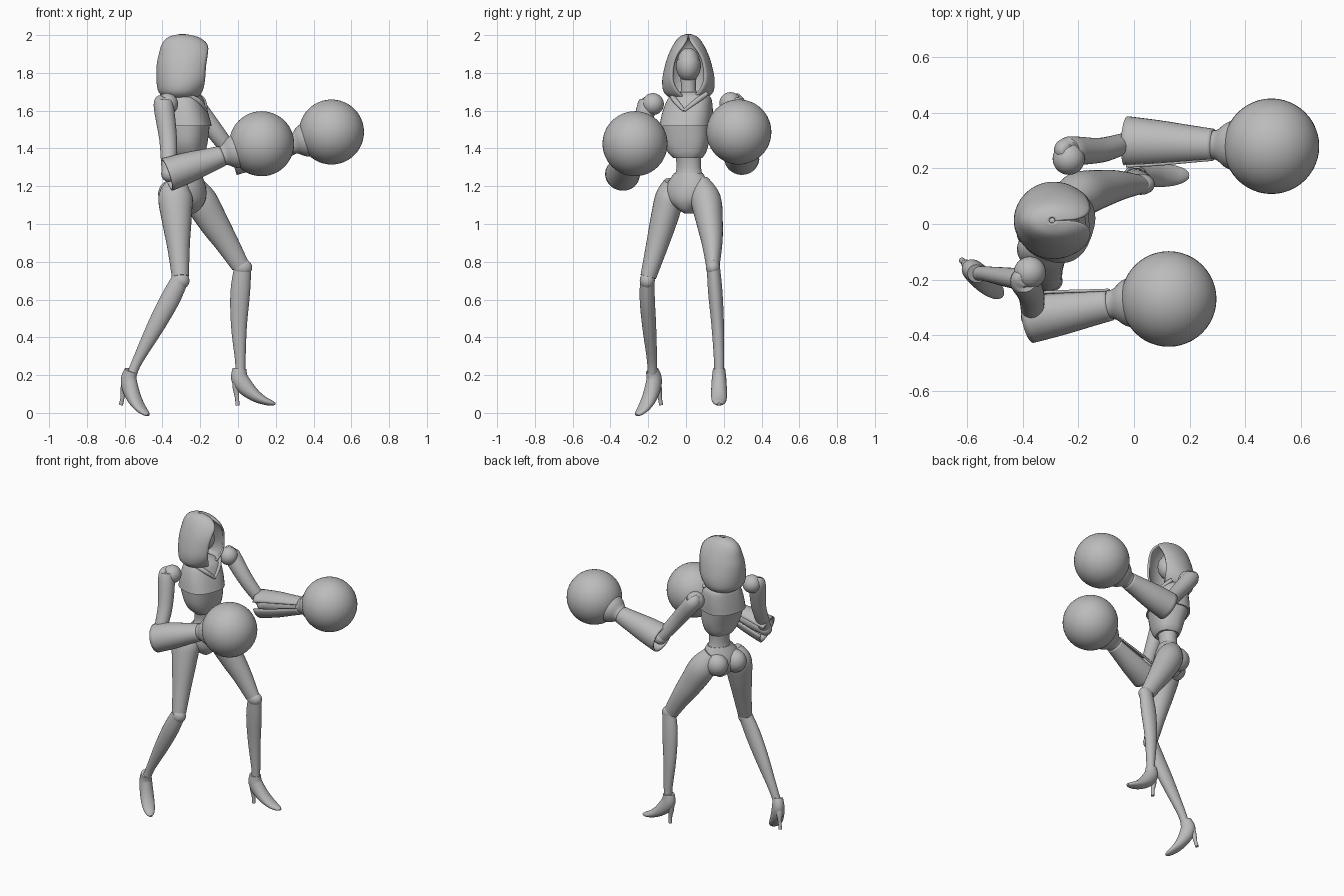
import bpy, bmesh
from math import cos, sin, pi, radians
from mathutils import Vector, Matrix

if "Cube" in bpy.data.objects:
    bpy.data.objects.remove(bpy.data.objects["Cube"])

grey = bpy.data.materials.new("plain_grey")
grey.use_nodes = True
colour = (0.5, 0.5, 0.5, 1)
grey.diffuse_color = colour
grey.node_tree.nodes["Principled BSDF"].inputs["Base Color"].default_value = colour


def finish(name, bm, angle=40, shell=0):
    bmesh.ops.recalc_face_normals(bm, faces=bm.faces)
    mesh = bpy.data.meshes.new(name)
    bm.to_mesh(mesh)
    bm.free()
    mesh.materials.append(grey)
    ob = bpy.data.objects.new(name, mesh)
    bpy.context.collection.objects.link(ob)
    bpy.ops.object.select_all(action='DESELECT')
    ob.select_set(True)
    bpy.context.view_layer.objects.active = ob
    bpy.ops.object.shade_smooth_by_angle(angle=radians(angle))
    if shell:
        mod = ob.modifiers.new("thickness", 'SOLIDIFY')
        mod.thickness = shell
        mod.offset = 0
    return ob


def spline(rows, steps=4):
    # Catmull-Rom through rows of plain numbers
    out = []
    for i in range(len(rows) - 1):
        p = [rows[max(0, min(len(rows) - 1, i + k))] for k in (-1, 0, 1, 2)]
        for s in range(steps):
            t = s / steps
            out.append([0.5 * (2 * b + (c - a) * t + (2 * a - 5 * b + 4 * c - d) * t * t
                               + (3 * b - a - 3 * c + d) * t ** 3) for a, b, c, d in zip(*p)])
    return out + [list(rows[-1])]


def skin(name, rings, power=1, n=28, shell=0):
    # rings: centre, two axes, two radii and a half-gap in degrees
    bm = bmesh.new()
    loops = []
    is_open = any(r[5] > 0 for r in rings)
    for c, u, v, a, b, gap in rings:
        g = radians(max(gap, 0))
        loop = []
        for i in range(n):
            t = g + (2 * pi - 2 * g) * i / ((n - 1) if is_open else n)
            x, y = cos(t), sin(t)
            x, y = [abs(w) ** power * (1 if w > 0 else -1) for w in (x, y)]
            loop.append(bm.verts.new(c + u * a * x + v * b * y))
        loops.append(loop)
    for p, q in zip(loops, loops[1:]):
        for i in range(n - 1 if is_open else n):
            j = (i + 1) % n
            bm.faces.new((p[i], p[j], q[j], q[i]))
    if not shell:
        bm.faces.new(loops[0])
        bm.faces.new(loops[-1])
    return finish(name, bm, shell=shell)


def limb(name, rows, side=(0, 1, 0), gap=0, shell=0, steps=4):
    # rows: x, y, z, radius along side, radius across
    rows = spline(rows, steps)
    pts = [Vector(r[:3]) for r in rows]
    rings = []
    for i, r in enumerate(rows):
        t = (pts[min(i + 1, len(pts) - 1)] - pts[max(i - 1, 0)]).normalized()
        u = Vector(side)
        u = (u - t * u.dot(t)).normalized()
        rings.append((pts[i], u, t.cross(u), max(r[3], .002), max(r[4], .002), gap))
    return skin(name, rings, shell=shell)


def stack(name, rows, yaw=0, power=1, shell=0, n=32):
    # rows: z, x, y, half depth, half width, half-gap
    u = Vector((cos(radians(yaw)), sin(radians(yaw)), 0))
    v = Vector((-u.y, u.x, 0))
    rings = [(Vector((r[1], r[2], r[0])), u, v, max(r[3], .003), max(r[4], .003), r[5])
             for r in spline(rows)]
    return skin(name, rings, power, n, shell)


def ball(name, centre, size, keep_below=None, seg=32):
    bm = bmesh.new()
    bmesh.ops.create_uvsphere(bm, u_segments=seg, v_segments=seg // 2, radius=1)
    if keep_below is not None:
        bmesh.ops.bisect_plane(bm, geom=bm.verts[:] + bm.edges[:] + bm.faces[:],
                               plane_co=(0, 0, keep_below), plane_no=(-.3, 0, 1), clear_outer=True)
    size = size if isinstance(size, tuple) else (size,) * 3
    bmesh.ops.transform(bm, verts=bm.verts, matrix=Matrix.Translation(centre) @ Matrix.Diagonal((*size, 1)))
    return finish(name, bm)


# Hood, face, mask and neck
stack("hood", [(1.67, -.30, .013, .08, .09, 14), (1.70, -.30, .013, .115, .125, 25),
               (1.76, -.288, .013, .138, .133, 38), (1.84, -.28, .013, .145, .118, 42),
               (1.90, -.275, .013, .138, .098, 36), (1.95, -.28, .013, .118, .073, 18),
               (1.985, -.29, .013, .075, .045, 3), (2.0, -.295, .013, .01, .01, 1)], shell=.012, n=40)
ball("face", (-.28, .013, 1.845), (.075, .062, .088))
ball("face_mask", (-.277, .013, 1.838), (.08, .066, .085), .25)
limb("neck", [(-.29, .015, 1.64, .05, .05), (-.285, .013, 1.72, .04, .04), (-.285, .013, 1.82, .045, .045)])

# Torso
stack("upper_chest", [(1.70, -.29, .02, .06, .065, 0), (1.67, -.285, .02, .09, .11, 0),
                      (1.60, -.28, .01, .112, .13, 0), (1.52, -.275, .0, .13, .137, 0)], -19, .8)
stack("ribs", [(1.53, -.275, .0, .12, .13, 0), (1.44, -.265, .0, .098, .122, 0),
               (1.38, -.262, .005, .083, .10, 0), (1.35, -.26, .01, .068, .075, 0)], -19, .8)
stack("waist", [(1.40, -.26, .01, .065, .075, 0), (1.30, -.262, .015, .055, .066, 0),
                (1.23, -.262, .012, .068, .088, 0)], -22)
stack("pelvis", [(1.27, -.262, .013, .062, .08, 0), (1.20, -.268, .01, .088, .122, 0),
                 (1.13, -.268, .01, .092, .11, 0), (1.08, -.262, .013, .065, .055, 0),
                 (1.055, -.26, .015, .03, .02, 0)], -30)
for word, s in (("left", 1), ("right", -1)):
    limb(word + "_lapel", [(-.25 + .035 * s, .015 + s * .095, 1.69, .012, .012),
                           (-.195 + .012 * s, s * .055, 1.65, .014, .014),
                           (-.168, -.01, 1.60, .008, .008)])
    ball(word + "_buttock", (-.315 + .03 * s, .025 + s * .055, 1.16), (.078, .068, .075))

# Arms: shoulder, elbow, wrist, fist centre and the inner side of each
arms = {"right": ((-.375, -.175, 1.635), (-.365, -.335, 1.265), (-.085, -.29, 1.36),
                  (.125, -.27, 1.425), (0, 1, .3)),
        "left": ((-.235, .235, 1.64), (-.015, .295, 1.35), (.285, .285, 1.42),
                 (.495, .28, 1.487), (0, -1, .2))}
for word, (sh, el, wr, fist, inner) in arms.items():
    sh, el, wr, fist = map(Vector, (sh, el, wr, fist))
    out = Vector((-.02, -.03, 0)) if word == "right" else Vector((0, .03, 0))
    ball(word + "_shoulder", sh, .058)
    limb(word + "_upper_arm", [(*(sh + out + Vector((0, 0, .04))), .02, .025),
                               (*(sh + out), .05, .052), (*sh.lerp(el, .5), .045, .047),
                               (*sh.lerp(el, .9), .038, .04), (*el, .035, .035)])
    ball(word + "_elbow", el, .042)
    limb(word + "_forearm", [(*el, .04, .04), (*el.lerp(wr, .5), .045, .045), (*wr, .035, .035)], inner)
    start = el - (wr - el) * .04
    limb(word + "_gauntlet", [(*start, .088, .085), (*el.lerp(wr, .35), .077, .077),
                              (*el.lerp(wr, .75), .062, .06), (*wr, .053, .05)], inner, 14, .01)
    limb(word + "_cuff", [(*wr.lerp(fist, -.08), .05, .05), (*wr.lerp(fist, .08), .056, .056),
                          (*wr.lerp(fist, .25), .083, .083), (*wr.lerp(fist, .5), .1, .1)], inner)
    ball(word + "_fist_ball", fist, .172, seg=48)

# Legs
limb("right_thigh", [(-.31, -.07, 1.225, .045, .05), (-.33, -.085, 1.15, .075, .09),
                     (-.325, -.115, 1.03, .072, .08), (-.315, -.155, .88, .058, .06),
                     (-.305, -.2, .72, .042, .045)])
limb("left_thigh", [(-.25, .075, 1.22, .05, .055), (-.20, .105, 1.13, .08, .085),
                    (-.13, .125, 1.01, .07, .078), (-.06, .138, .9, .055, .063),
                    (.012, .142, .78, .036, .048)])
limb("right_shin", [(-.305, -.205, .71, .038, .045), (-.36, -.205, .60, .04, .052),
                    (-.435, -.195, .46, .037, .046), (-.53, -.18, .28, .027, .028),
                    (-.56, -.178, .21, .026, .026)])
limb("left_shin", [(.025, .145, .77, .035, .045), (.012, .155, .64, .038, .052),
                   (.005, .168, .46, .033, .042), (.012, .175, .28, .027, .028),
                   (.012, .175, .21, .026, .026)])
ball("right_knee", (-.303, -.205, .70), (.046, .04, .045))
ball("left_knee", (.025, .143, .77), (.05, .038, .045))


# High-heeled shoes
def shoe(word, ankle, yaw, pitch):
    turn = Matrix.Rotation(radians(yaw), 3, 'Z') @ Matrix.Rotation(radians(pitch), 3, 'Y')

    def place(rows):
        return [(*(Vector(ankle) + turn @ Vector((f, 0, u))), w, t) for f, u, w, t in rows]

    side = turn @ Vector((0, 1, 0))
    limb(word + "_shoe", place([(0, .005, .032, .036), (.0, -.045, .038, .045), (.03, -.092, .041, .044),
                                (.08, -.137, .042, .033), (.13, -.165, .038, .022),
                                (.17, -.178, .026, .014), (.19, -.182, .01, .006)]), side)
    limb(word + "_heel", place([(-.012, -.05, .028, .028), (-.018, -.1, .018, .018),
                                (-.013, -.15, .011, .011), (-.011, -.19, .011, .011)]), side)


shoe("left", (.008, .175, .23), 0, 0)
shoe("right", (-.568, -.178, .22), -42, 18)
